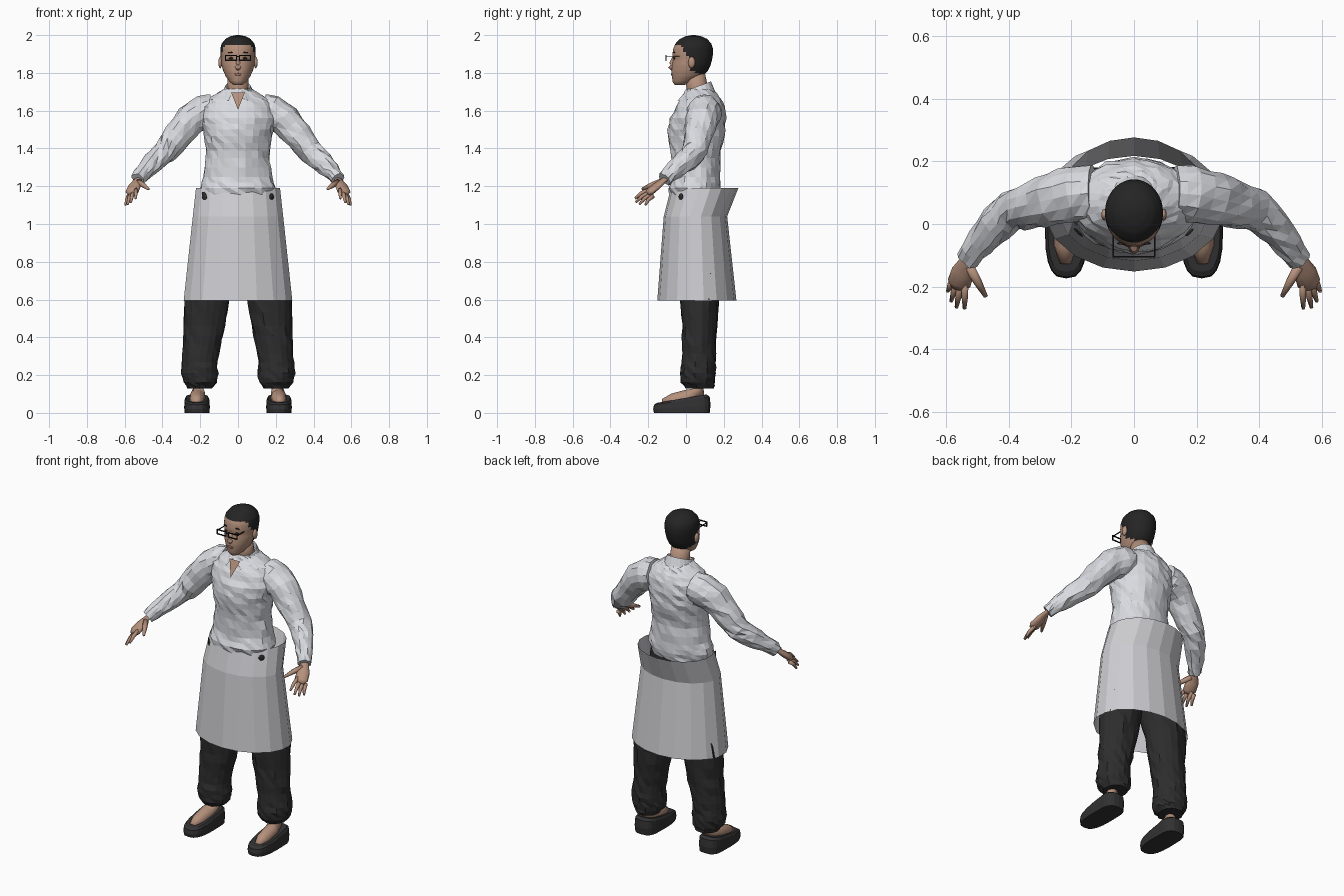
import bpy, bmesh, math, random
from mathutils import Vector

random.seed(4)
if "Cube" in bpy.data.objects:
    bpy.data.objects.remove(bpy.data.objects["Cube"], do_unlink=True)


def material(name, r, g, b):
    m = bpy.data.materials.new(name)
    m.use_nodes = True
    m.diffuse_color = (r, g, b, 1)
    m.node_tree.nodes["Principled BSDF"].inputs["Base Color"].default_value = (r, g, b, 1)
    return m


SKIN = material("skin", 0.46, 0.28, 0.2)
LIPS = material("lips", 0.33, 0.17, 0.13)
HAIR = material("black hair", 0.018, 0.018, 0.019)
SHIRT = material("white shirt", 0.7, 0.71, 0.75)
APRON = material("pale grey apron", 0.62, 0.62, 0.65)
PANTS = material("charcoal trousers", 0.026, 0.026, 0.027)
SHOE = material("dark shoe", 0.032, 0.032, 0.034)
FRAME = material("black frame", 0.008, 0.008, 0.008)


def finish(name, bm, mats, smooth=False, rule=None):
    bmesh.ops.recalc_face_normals(bm, faces=bm.faces)
    for f in bm.faces:
        f.smooth = smooth
        if rule:
            f.material_index = rule(f.calc_center_median())
    me = bpy.data.meshes.new(name)
    bm.to_mesh(me)
    bm.free()
    for m in mats:
        me.materials.append(m)
    ob = bpy.data.objects.new(name, me)
    bpy.context.collection.objects.link(ob)
    return ob


def skin_rings(name, rings, mats, caps=True, jitter=0, closed=True, **kw):
    """Bridge loops of points into a surface, with optional cloth creases."""
    bm = bmesh.new()
    rows = []
    for ring in rings:
        mid = sum(ring, Vector()) / len(ring)
        rows.append([bm.verts.new(p + (p - mid).normalized() * random.uniform(-jitter, jitter))
                     for p in ring])
    n = len(rows[0])
    for a, b in zip(rows, rows[1:]):
        for i in range(n if closed else n - 1):
            j = (i + 1) % n
            bm.faces.new((a[i], a[j], b[j], b[i]))
    if caps:
        bm.faces.new(rows[0])
        bm.faces.new(rows[-1])
    if jitter:
        bmesh.ops.triangulate(bm, faces=bm.faces, quad_method='ALTERNATE')
    return finish(name, bm, mats, **kw)


def refine(profile, steps):
    out = []
    for a, b in zip(profile, profile[1:]):
        for k in range(steps):
            out.append([u + (v - u) * k / steps for u, v in zip(a, b)])
    return out + [list(profile[-1])]


def body(name, profile, mats, sides=24, steps=1, **kw):
    """Stack of ellipses: height, centre x, half width, front y, back y."""
    rings = []
    for z, cx, w, front, back in refine(profile, steps):
        rings.append([Vector((cx + w * math.sin(t), (front + back) / 2 - (back - front) / 2 * math.cos(t), z))
                      for t in (math.tau * i / sides for i in range(sides))])
    return skin_rings(name, rings, mats, **kw)


def tube(name, path, mats, sides=10, steps=1, flat=1.0, s=1, **kw):
    """Round limb along points of x, y, z, radius; s mirrors it across x."""
    pts = refine([(s * x, y, z, r) for x, y, z, r in path], steps)
    rings = []
    for i, p in enumerate(pts):
        a, b = pts[max(i - 1, 0)], pts[min(i + 1, len(pts) - 1)]
        d = (Vector(b[:3]) - Vector(a[:3])).normalized()
        u = d.cross(Vector((0, 0.2, 1))).normalized()
        v = d.cross(u)
        rings.append([Vector(p[:3]) + p[3] * (u * math.cos(t) + v * flat * math.sin(t))
                      for t in (math.tau * k / sides for k in range(sides))])
    return skin_rings(name, rings, mats, **kw)


def block(name, centre, size, mat, round_shape=False):
    bm = bmesh.new()
    if round_shape:
        bmesh.ops.create_icosphere(bm, subdivisions=2, radius=0.5)
    else:
        bmesh.ops.create_cube(bm, size=1)
    for v in bm.verts:
        v.co = Vector(c + k * q for c, k, q in zip(centre, size, v.co))
    return finish(name, bm, [mat], smooth=round_shape)


# Head, with hair chosen by a hairline rule
def hairline(c):
    if c.y < -0.025:
        limit = 1.945
    elif c.y < 0.025:
        limit = 1.945 - (c.y + 0.025) * 1.8
    else:
        limit = 1.815 - (c.y - 0.025) * 0.45
    return int(c.z > limit)


body("head", [
    (1.735, 0, .022, -.058, -.01), (1.75, 0, .042, -.07, .03), (1.78, 0, .064, -.075, .085),
    (1.81, 0, .078, -.077, .115), (1.84, 0, .087, -.074, .13), (1.87, 0, .09, -.069, .138),
    (1.9, 0, .093, -.072, .143), (1.93, 0, .093, -.067, .142), (1.955, 0, .087, -.056, .134),
    (1.98, 0, .066, -.032, .112), (1.994, 0, .04, -.002, .08), (2.0, 0, .01, .03, .05)],
    [SKIN, HAIR], sides=36, steps=3, smooth=True, rule=hairline)
tube("neck", [(0, .075, 1.62, .062), (0, .06, 1.72, .056), (0, .045, 1.8, .054)], [SKIN], sides=16, smooth=True)
tube("nose", [(0, -.066, 1.885, .006), (0, -.077, 1.85, .012), (0, -.08, 1.832, .017), (0, -.07, 1.822, .012)],
     [SKIN], smooth=True)
block("mouth", (0, -.076, 1.792), (.042, .009, .013), LIPS, True)
for s, side in ((1, "left"), (-1, "right")):
    block(side + "_ear", (s * .094, .03, 1.855), (.022, .038, .062), SKIN, True)
    block(side + "_eye", (s * .035, -.062, 1.878), (.03, .009, .012), HAIR, True)
    block(side + "_eyebrow", (s * .036, -.062, 1.908), (.038, .009, .008), HAIR, True)
    # Spectacles
    for z in (1.867, 1.893):
        block(side + "_rim_bar", (s * .037, -.105, z), (.062, .005, .006), FRAME)
    for x in (.008, .066):
        block(side + "_rim_post", (s * x, -.105, 1.88), (.005, .005, .03), FRAME)
    block(side + "_temple_arm", (s * .066, -.055, 1.888), (.004, .1, .005), FRAME)
block("spectacle_bridge", (0, -.105, 1.886), (.018, .005, .005), FRAME)

# Shirt
body("shirt_torso", [
    (1.14, 0, .185, -.083, .17), (1.19, 0, .2, -.092, .185), (1.25, 0, .182, -.077, .18),
    (1.35, 0, .166, -.076, .18), (1.43, 0, .172, -.09, .198), (1.5, 0, .185, -.096, .208),
    (1.56, 0, .2, -.082, .21), (1.62, 0, .195, -.053, .2), (1.66, 0, .165, -.032, .186),
    (1.69, 0, .115, -.012, .165), (1.715, 0, .075, .0, .14)],
    [SHIRT], sides=28, steps=2, jitter=.006)

bm = bmesh.new()
bm.faces.new([bm.verts.new(p) for p in ((-.036, -.03, 1.695), (0, -.07, 1.605), (.036, -.03, 1.695))])
finish("open_neckline", bm, [SKIN])

# Folded collar, open at the front
stand, fold, flap = [], [], []
for i in range(17):
    t = math.radians(24 + 312 * i / 16)
    back = (1 - math.cos(t)) / 2
    direction = Vector((math.sin(t), -math.cos(t), 0))
    centre = Vector((0, .065, 0))
    stand.append(centre + direction * .068 + Vector((0, 0, 1.685)))
    fold.append(centre + direction * .067 + Vector((0, 0, 1.705 + .05 * back)))
    flap.append(centre + direction * (.09 + .035 * (1 - back) ** 3) + Vector((0, 0, 1.65 + .05 * back)))
skin_rings("collar", [stand, fold, flap], [SHIRT], caps=False, closed=False)

# Sleeves and hands
wrist = (.532, -.118, 1.232)
fingers = {"index": (.542, -.27, 1.135), "middle": (.568, -.267, 1.115),
           "ring": (.585, -.247, 1.104), "little": (.596, -.215, 1.1)}
for s, side in ((1, "left"), (-1, "right")):
    tube(side + "_sleeve", [
        (.13, .1, 1.6, .085), (.18, .098, 1.59, .092), (.25, .082, 1.55, .086), (.32, .062, 1.465, .075),
        (.385, .045, 1.385, .066), (.44, .0, 1.335, .058), (.49, -.06, 1.285, .047), (.53, -.113, 1.237, .037)],
        [SHIRT], sides=14, steps=2, s=s, jitter=.006)
    tube(side + "_palm", [(.52, -.1, 1.245, .024), (*wrist, .024), (.548, -.155, 1.2, .037),
                          (.56, -.19, 1.172, .038), (.563, -.205, 1.16, .024)],
         [SKIN], flat=.5, s=s, smooth=True)
    for i, (finger, tip) in enumerate(fingers.items()):
        root = Vector((.54 + .013 * i, -.185 + .004 * i, 1.185 - .012 * i))
        mid = root.lerp(Vector(tip), .55) + Vector((0, -.004, .006))
        tube(f"{side}_{finger}_finger", [(*root, .012), (*mid, .0105), (*tip, .006)],
             [SKIN], sides=7, s=s, smooth=True)
    tube(side + "_thumb", [(.528, -.135, 1.222, .017), (.5, -.185, 1.205, .014), (.474, -.232, 1.185, .007)],
         [SKIN], sides=7, s=s, smooth=True)

# Wrap-around apron with a flared back edge
body("apron", [(.595, 0, .292, -.152, .267), (1.04, 0, .243, -.118, .218), (1.19, 0, .226, -.08, .277)],
     [APRON], sides=18, caps=False)

# Trousers, feet and shoes
body("trouser_hips", [(.74, 0, .14, -.0, .14), (.8, 0, .22, -.045, .17), (.95, 0, .205, -.06, .185),
                      (1.15, 0, .185, -.06, .165)], [PANTS])
for s, side in ((1, "left"), (-1, "right")):
    leg = [(.13, .2, .066, .0, .148), (.16, .2, .09, -.025, .152), (.21, .203, .099, -.032, .158),
           (.27, .203, .092, -.022, .155), (.36, .19, .1, -.022, .158), (.46, .178, .108, -.022, .164),
           (.6, .165, .122, -.03, .172), (.74, .135, .13, -.04, .185), (.88, .11, .11, -.05, .18)]
    body(side + "_trouser_leg", [(z, s * cx, w, f, b) for z, cx, w, f, b in leg],
         [PANTS], sides=18, steps=2, jitter=.005)
    tube(side + "_foot", [(.2, .075, .2, .034), (.21, .065, .11, .036), (.215, .01, .082, .042),
                          (.218, -.07, .065, .038), (.22, -.125, .055, .018)],
         [SKIN], sides=12, s=s, smooth=True)

    def outline(scale, height):
        ring = []
        for k in range(20):
            t = math.tau * k / 20
            c, n = math.cos(t), math.sin(t)
            power = .8 if n < 0 else .4
            x = .068 * math.copysign(abs(c) ** .7, c) * scale
            y = -.022 + .152 * math.copysign(abs(n) ** power, n) * scale
            ring.append(Vector((s * (.217 + x), y, height * (.05 + .17 * (y + .172)))))
        return ring

    skin_rings(side + "_shoe", [outline(.97, 0), outline(1, .4), outline(.97, .85), outline(.86, 1),
                                outline(.6, .97)], [SHOE])
    # Trouser fabric showing at the pocket
    tall = .055 if s < 0 else .035
    patch = block(side + "_pocket_gap", (0, 0, 0), (.034, .009, tall), PANTS, True)
    patch.location = (s * .178, -.027, 1.145)
    patch.rotation_euler = (0, s * .4, s * .75)
